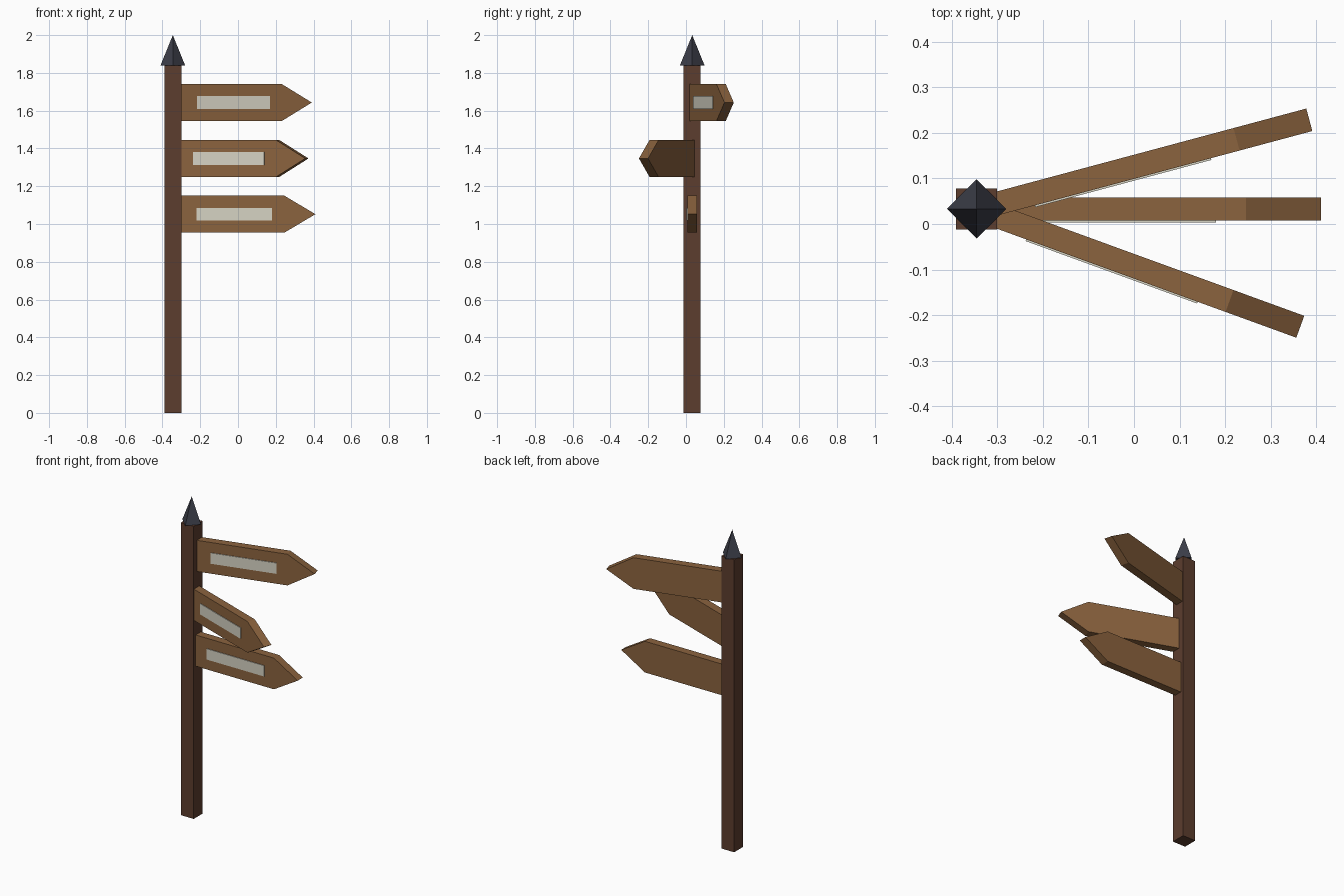
import bpy, bmesh
from math import radians

cube = bpy.data.objects.get("Cube")
if cube:
    bpy.data.objects.remove(cube, do_unlink=True)

POST_X, POST_Y = -0.345, 0.033


def linear(c):
    c /= 255
    return c / 12.92 if c <= 0.04045 else ((c + 0.055) / 1.055) ** 2.4


def material(name, r, g, b):
    m = bpy.data.materials.new(name)
    m.use_nodes = True
    color = (linear(r), linear(g), linear(b), 1)
    m.diffuse_color = color
    m.node_tree.nodes["Principled BSDF"].inputs["Base Color"].default_value = color
    return m


post_wood = material("dark post wood", 92, 61, 46)
board_wood = material("board wood", 139, 99, 62)
plate_paint = material("pale plate", 214, 211, 196)
cap_metal = material("dark slate cap", 60, 62, 73)


def prism(name, outline, y0, y1, z, angle, mat):
    """Extrude an (x, z) outline from y0 to y1, turned about the post axis."""
    bm = bmesh.new()
    face = bm.faces.new([bm.verts.new((x, y0, h)) for x, h in outline])
    new = bmesh.ops.extrude_face_region(bm, geom=[face])["geom"]
    verts = [v for v in new if isinstance(v, bmesh.types.BMVert)]
    bmesh.ops.translate(bm, verts=verts, vec=(0, y1 - y0, 0))
    bmesh.ops.recalc_face_normals(bm, faces=bm.faces)
    mesh = bpy.data.meshes.new(name)
    bm.to_mesh(mesh)
    bm.free()
    mesh.materials.append(mat)
    obj = bpy.data.objects.new(name, mesh)
    obj.location = (POST_X, POST_Y, z)
    obj.rotation_euler.z = radians(angle)
    bpy.context.collection.objects.link(obj)


def rectangle(x0, x1, h):
    return [(x0, -h), (x1, -h), (x1, h), (x0, h)]


# Square post
prism("post", rectangle(-0.045, 0.045, 0.92), -0.045, 0.045, 0.92, 0, post_wood)

# Pyramid cap, turned a quarter-diagonal to the post
bpy.ops.mesh.primitive_cone_add(vertices=4, radius1=0.065, radius2=0, depth=0.16,
                                location=(POST_X, POST_Y, 1.92))
cap = bpy.context.object
cap.name = "cap"
cap.data.materials.append(cap_metal)

# Pointed direction boards, each with a thin blank plate on its front
H = 0.098
arrow = [(0.03, -H), (0.59, -H), (0.755, 0), (0.59, H), (0.03, H)]
for label, z, angle in (("lower", 1.052, 0), ("middle", 1.347, -20), ("upper", 1.643, 15)):
    prism(label + "_board", arrow, -0.0255, 0.0255, z, angle, board_wood)
    prism(label + "_plate", rectangle(0.125, 0.525, 0.034), -0.0295, -0.0245, z, angle, plate_paint)
